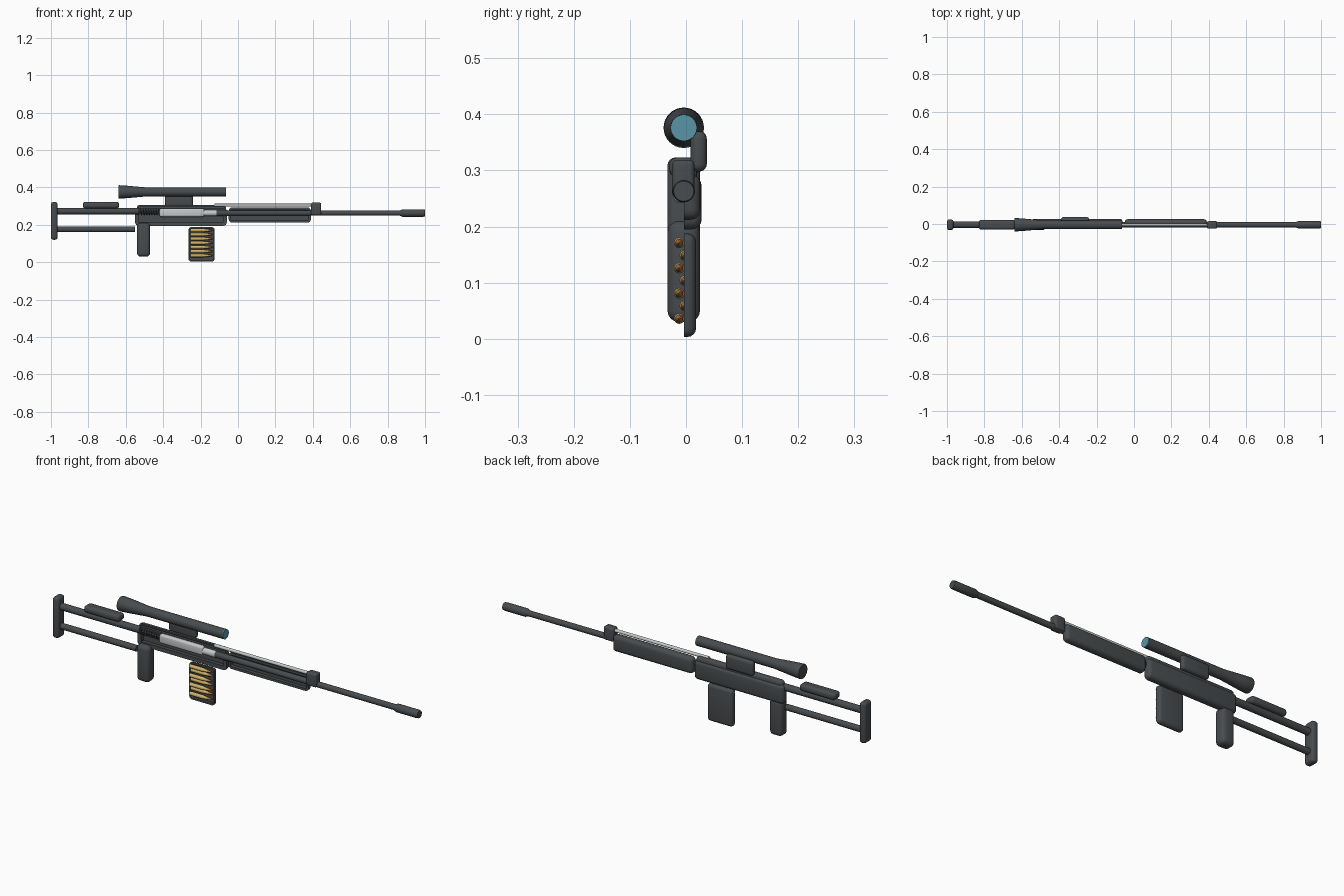
import bpy, bmesh, math
from mathutils import Vector, Matrix

cube = bpy.data.objects.get("Cube")
if cube:
    bpy.data.objects.remove(cube)

MID = -0.004  # centre plane, also the section plane


def material(name, colour):
    m = bpy.data.materials.new(name)
    m.use_nodes = True
    m.diffuse_color = (*colour, 1)
    m.node_tree.nodes["Principled BSDF"].inputs["Base Color"].default_value = (*colour, 1)
    return m


GUNMETAL = material("dark gunmetal", (0.065, 0.072, 0.078))
STEEL = material("bright steel", (0.56, 0.58, 0.59))
BRASS = material("brass", (0.62, 0.44, 0.14))
COPPER = material("copper", (0.42, 0.17, 0.05))
GLASS = material("lens blue", (0.1, 0.3, 0.38))


def finish(name, bm, mats):
    bmesh.ops.recalc_face_normals(bm, faces=bm.faces)
    mesh = bpy.data.meshes.new(name)
    bm.to_mesh(mesh)
    bm.free()
    for m in mats:
        mesh.materials.append(m)
    ob = bpy.data.objects.new(name, mesh)
    bpy.context.collection.objects.link(ob)
    bpy.ops.object.select_all(action="DESELECT")
    ob.select_set(True)
    bpy.context.view_layer.objects.active = ob
    bpy.ops.object.shade_smooth_by_angle(angle=math.radians(40))
    return ob


def block(name, x, y, z, bevel, mat=GUNMETAL, cut=False, wall=0, depth=0):
    """Rounded box; optionally sectioned at the centre plane and hollowed."""
    bm = bmesh.new()
    lo, hi = Vector((x[0], y[0], z[0])), Vector((x[1], y[1], z[1]))
    size = Matrix.Diagonal((*(hi - lo), 1))
    bmesh.ops.create_cube(bm, size=1, matrix=Matrix.Translation((lo + hi) / 2) @ size)
    bmesh.ops.bevel(bm, geom=bm.edges[:], offset=bevel, segments=4, profile=0.5,
                    affect="EDGES", clamp_overlap=True)
    if cut:
        geom = bm.verts[:] + bm.edges[:] + bm.faces[:]
        res = bmesh.ops.bisect_plane(bm, geom=geom, plane_co=(0, MID, 0),
                                     plane_no=(0, -1, 0), clear_outer=True)
        rim = [e for e in res["geom_cut"] if isinstance(e, bmesh.types.BMEdge)]
        face = bmesh.ops.contextual_create(bm, geom=rim)["faces"]
        if wall:
            bmesh.ops.recalc_face_normals(bm, faces=bm.faces)
            bmesh.ops.inset_region(bm, faces=face, thickness=wall)
            inner = bmesh.ops.extrude_face_region(bm, geom=face)["geom"]
            bmesh.ops.delete(bm, geom=face, context="FACES_ONLY")
            verts = [v for v in inner if isinstance(v, bmesh.types.BMVert)]
            bmesh.ops.translate(bm, verts=verts, vec=(0, depth, 0))
    return finish(name, bm, [mat])


def lathe(name, profile, z, y=MID, mats=(GUNMETAL,), split=None, sides=24):
    """Turned part along x from (x, radius) points; faces past split get slot 1."""
    bm = bmesh.new()
    rings = []
    for px, r in profile:
        ring = [bm.verts.new((px, y + r * math.cos(2 * math.pi * i / sides),
                              z + r * math.sin(2 * math.pi * i / sides)))
                for i in range(sides)]
        rings.append(ring)
    for a, b in zip(rings, rings[1:]):
        for i in range(sides):
            j = (i + 1) % sides
            bm.faces.new((a[i], a[j], b[j], b[i]))
    bm.faces.new(rings[0])
    bm.faces.new(rings[-1])
    if split is not None:
        for f in bm.faces:
            f.material_index = int(f.calc_center_median().x > split)
    return finish(name, bm, mats)


def rod(name, x0, x1, r, z, mat=GUNMETAL, **kw):
    return lathe(name, [(x0, r), (x1, r)], z, mats=(mat,), **kw)


# Stock
block("butt_plate", (-1, -0.965), (-0.033, 0.025), (0.12, 0.323), 0.014)
rod("upper_stock_tube", -0.97, -0.53, 0.017, 0.273)
rod("lower_stock_tube", -0.97, -0.55, 0.015, 0.176)
block("cheek_rest", (-0.83, -0.635), (-0.03, 0.022), (0.288, 0.323), 0.014)
block("grip", (-0.54, -0.47), (-0.033, 0.025), (0.03, 0.21), 0.02)

# Sectioned housings
block("receiver", (-0.55, -0.06), (-0.036, 0.028), (0.195, 0.29), 0.018,
      cut=True, wall=0.02, depth=0.018)
block("receiver_cover", (-0.54, -0.065), (-0.028, 0.02), (0.26, 0.307), 0.014,
      cut=True, wall=0.008, depth=0.014)
block("handguard", (-0.05, 0.39), (-0.034, 0.026), (0.212, 0.293), 0.018,
      cut=True, wall=0.012, depth=0.018)
block("magazine", (-0.265, -0.125), (-0.026, 0.018), (0.003, 0.188), 0.016,
      cut=True, wall=0.008, depth=0.013)

# Barrel group
lathe("barrel", [(-0.18, 0.016), (-0.06, 0.016), (-0.05, 0.014), (0.89, 0.014)], 0.263)
lathe("muzzle_device", [(0.865, 0.014), (0.88, 0.02), (0.99, 0.02), (1, 0.018)], 0.263)
block("gas_block", (0.39, 0.445), (-0.025, 0.015), (0.252, 0.319), 0.009)
rod("gas_rod", -0.125, 0.4, 0.008, 0.305, STEEL, sides=16)

# Working parts
block("bolt_carrier", (-0.42, -0.18), (-0.022, 0.012), (0.243, 0.288), 0.01, STEEL)
rod("bolt_head", -0.19, -0.115, 0.017, 0.263, STEEL)
rod("spring_guide", -0.53, -0.42, 0.005, 0.268, sides=12)

# Recoil spring
curve = bpy.data.curves.new("recoil_spring", "CURVE")
curve.dimensions = "3D"
curve.bevel_depth = 0.0025
curve.bevel_resolution = 1
spline = curve.splines.new("POLY")
turns, steps = 8, 14
spline.points.add(turns * steps)
for i, p in enumerate(spline.points):
    a = 2 * math.pi * i / steps
    p.co = (-0.525 + 0.11 * i / (turns * steps),
            MID + 0.013 * math.cos(a), 0.268 + 0.014 * math.sin(a), 1)
curve.materials.append(GUNMETAL)
spring = bpy.data.objects.new("recoil_spring", curve)
bpy.context.collection.objects.link(spring)

# Staggered cartridges
for i in range(7):
    lathe(f"cartridge_{i + 1}",
          [(-0.254, 0.0095), (-0.185, 0.0095), (-0.172, 0.007), (-0.16, 0.007),
           (-0.145, 0.005), (-0.13, 0.001)],
          0.036 + 0.0225 * i, y=-0.012 if i % 2 == 0 else -0.002,
          mats=(BRASS, COPPER), split=-0.16, sides=16)

# Telescopic sight
lathe("scope_tube", [(-0.64, 0.034), (-0.635, 0.036), (-0.59, 0.033), (-0.49, 0.024),
                     (-0.068, 0.024)], 0.376, sides=32)
rod("scope_lens", -0.069, -0.064, 0.0235, 0.376, GLASS, sides=32)
block("scope_mount", (-0.39, -0.24), (0.008, 0.037), (0.298, 0.37), 0.013)
